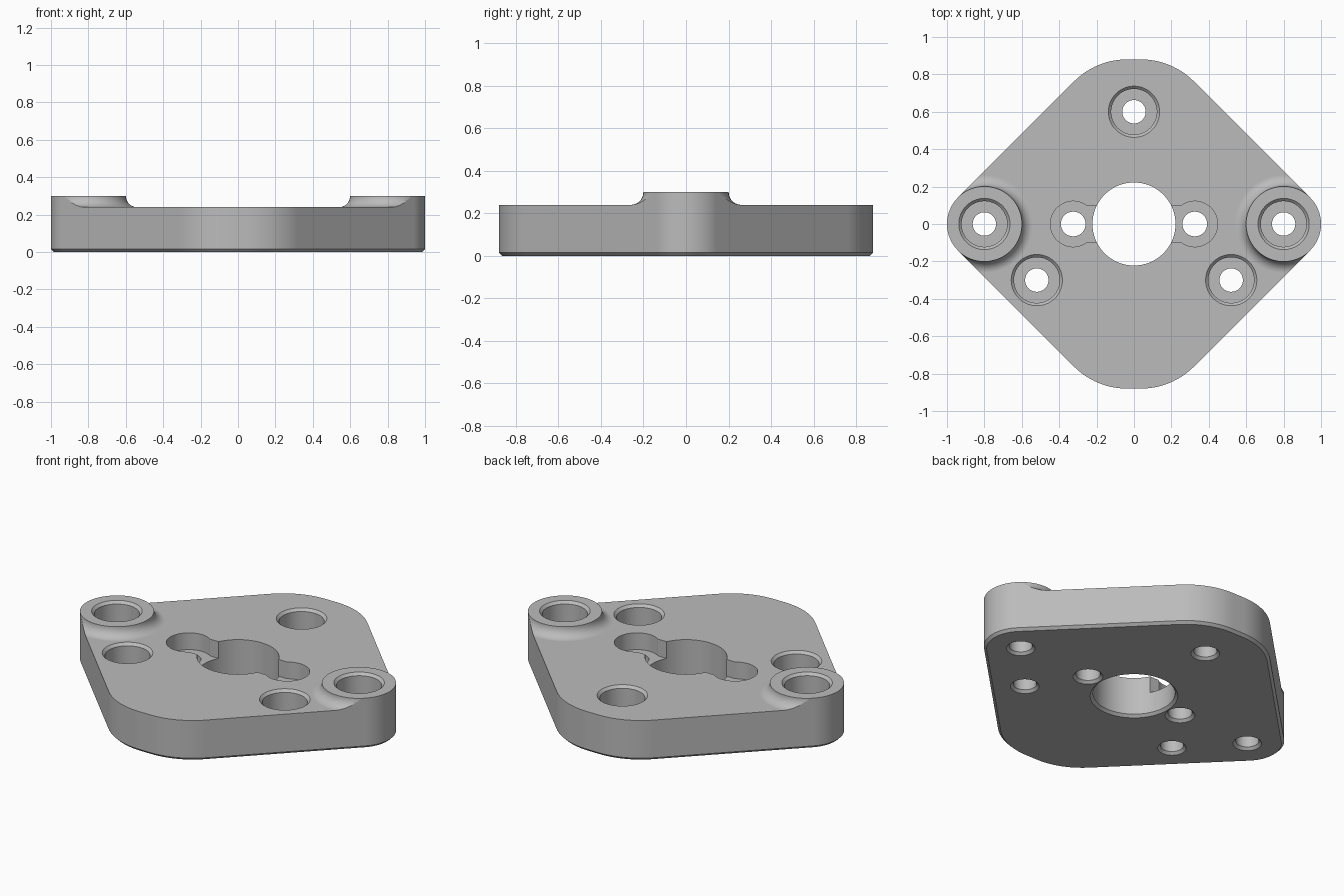
import bpy, bmesh
from math import sin, cos, pi, radians, sqrt

cube = bpy.data.objects.get("Cube")
if cube:
    bpy.data.objects.remove(cube, do_unlink=True)

PLATE_TOP, BOSS_TOP, CHAMFER = 0.24, 0.30, 0.015
BOSS_X, BOSS_R = 0.80, 0.20

metal = bpy.data.materials.new("light_grey_metal")
metal.use_nodes = True
GREY = (0.5, 0.5, 0.5, 1.0)
metal.diffuse_color = GREY
metal.node_tree.nodes["Principled BSDF"].inputs["Base Color"].default_value = GREY


def loft(name, rings):
    """Solid through equal-length rings of points, capped at both ends."""
    bm = bmesh.new()
    loops = [[bm.verts.new(p) for p in ring] for ring in rings]
    n = len(rings[0])
    for a, b in zip(loops, loops[1:]):
        for i in range(n):
            j = (i + 1) % n
            bm.faces.new((a[i], a[j], b[j], b[i]))
    bm.faces.new(loops[0][::-1])
    bm.faces.new(loops[-1])
    bmesh.ops.recalc_face_normals(bm, faces=bm.faces)
    mesh = bpy.data.meshes.new(name)
    bm.to_mesh(mesh)
    bm.free()
    mesh.materials.append(metal)
    obj = bpy.data.objects.new(name, mesh)
    bpy.context.collection.objects.link(obj)
    return obj


def lathe(name, profile, x=0, y=0, steps=64):
    """Turned solid from (radius, height) pairs."""
    angles = [2 * pi * (i + 0.5) / steps for i in range(steps)]
    return loft(name, [[(x + r * cos(a), y + r * sin(a), z) for a in angles]
                       for r, z in profile])


def boolean(target, tool, operation="DIFFERENCE"):
    """Apply a boolean and discard the tool."""
    tool.hide_render = True
    mod = target.modifiers.new("cut", "BOOLEAN")
    mod.operation, mod.solver, mod.object = operation, "EXACT", tool
    bpy.context.view_layer.objects.active = target
    bpy.ops.object.modifier_apply(modifier=mod.name)
    bpy.data.objects.remove(tool, do_unlink=True)


def outline(inset, z):
    """Rounded diamond: tight side corners, broad front and back corners."""
    r, cy = 0.40, 0.48
    cx = BOSS_X + BOSS_R * sqrt(2) - r * sqrt(2) - cy
    arcs = [(BOSS_X, 0, BOSS_R, -45, 45), (cx, cy, r, 45, 90),
            (-cx, cy, r, 90, 135), (-BOSS_X, 0, BOSS_R, 135, 225),
            (-cx, -cy, r, 225, 270), (cx, -cy, r, 270, 315)]
    points = []
    for x, y, rad, start, end in arcs:
        for i in range(17):
            a = radians(start + (end - start) * i / 16)
            points.append((x + (rad - inset) * cos(a), y + (rad - inset) * sin(a), z))
    return points


def box(name, x, y, low, high):
    return loft(name, [[(-x, -y, z), (x, -y, z), (x, y, z), (-x, y, z)]
                       for z in (low, high)])


# Plate blank at full boss height, with a chamfered lower edge
plate = loft("flange_plate", [outline(CHAMFER, 0), outline(0, CHAMFER),
                              outline(0, BOSS_TOP)])

# Mill the top down, leaving two bosses with a concave fillet at the foot
milling = box("milling_cutter", 1.5, 1.5, PLATE_TOP, 0.4)
fillet = BOSS_TOP - PLATE_TOP
profile = [(BOSS_R + fillet, 0.1)]
for i in range(11):
    a = pi / 2 * i / 10
    profile.append((BOSS_R + 0.001 + fillet * (1 - sin(a)),
                    BOSS_TOP - fillet * cos(a)))
profile.append((BOSS_R + 0.001, 0.5))
for side in (-1, 1):
    boolean(milling, lathe("boss_form", profile, side * BOSS_X))
boolean(plate, milling)


def through_hole(radius, top):
    """Profile of a hole with a chamfer at the bottom."""
    return [(radius + CHAMFER + 0.01, -0.01), (radius, CHAMFER), (radius, top)]


def counterbore(x, y, top):
    floor, bore = top - 0.14, 0.122
    profile = through_hole(0.0625, floor) + [
        (bore, floor), (bore, top - CHAMFER), (bore + CHAMFER + 0.01, top + 0.01)]
    boolean(plate, lathe("screw_cutter", profile, x, y))


# Screw holes: one in each boss and three around the centre
for side in (-1, 1):
    counterbore(side * BOSS_X, 0, BOSS_TOP)
for angle in (90, 210, 330):
    counterbore(0.6 * cos(radians(angle)), 0.6 * sin(radians(angle)), PLATE_TOP)

# Centre bore with a pocket and a small hole on each side
POCKET_FLOOR = 0.14
boolean(plate, lathe("bore_cutter", through_hole(0.222, 0.5), steps=96))
boolean(plate, box("neck_cutter", 0.30, 0.10, POCKET_FLOOR, 0.5))
for side in (-1, 1):
    pocket = through_hole(0.066, POCKET_FLOOR) + [(0.122, POCKET_FLOOR), (0.122, 0.5)]
    boolean(plate, lathe("pocket_cutter", pocket, side * 0.325))

# Smooth curved walls, keep machined edges crisp
bpy.ops.object.select_all(action="DESELECT")
plate.select_set(True)
bpy.context.view_layer.objects.active = plate
bpy.ops.object.shade_smooth_by_angle(angle=radians(30))
normals = plate.modifiers.new("even_normals", "WEIGHTED_NORMAL")
normals.keep_sharp = True
